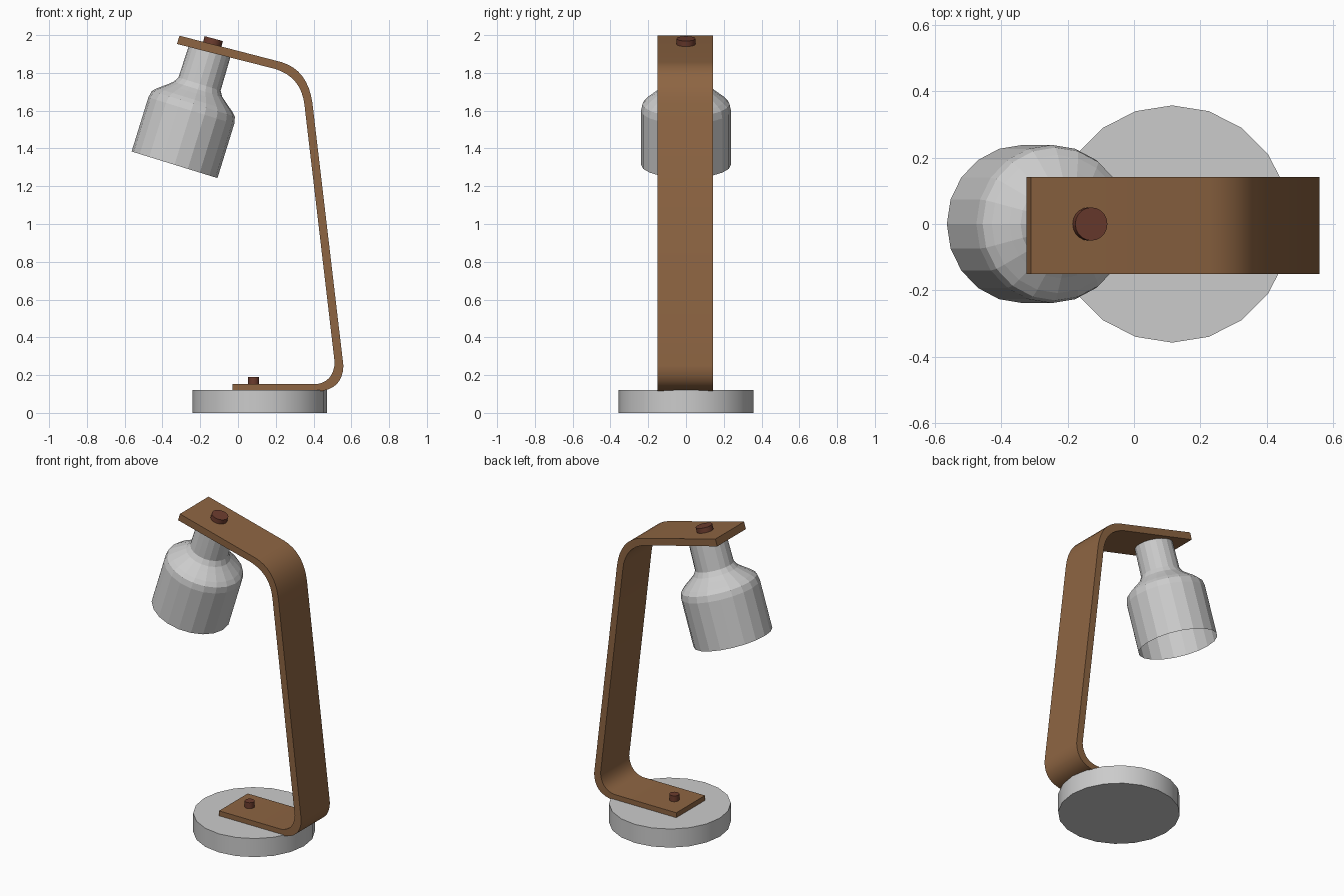
import bpy, bmesh, math
from mathutils import Vector

if "Cube" in bpy.data.objects:
    bpy.data.objects.remove(bpy.data.objects["Cube"])

SIDES = 20


def material(name, color):
    m = bpy.data.materials.new(name)
    m.diffuse_color = color
    m.use_nodes = True
    m.node_tree.nodes["Principled BSDF"].inputs["Base Color"].default_value = m.diffuse_color
    return m


def finish(name, bm, mat=None, smooth=True):
    bmesh.ops.recalc_face_normals(bm, faces=bm.faces)
    me = bpy.data.meshes.new(name)
    bm.to_mesh(me)
    bm.free()
    ob = bpy.data.objects.new(name, me)
    bpy.context.collection.objects.link(ob)
    if mat:
        me.materials.append(mat)
    if smooth:
        bpy.ops.object.select_all(action='DESELECT')
        ob.select_set(True)
        bpy.context.view_layer.objects.active = ob
        bpy.ops.object.shade_smooth_by_angle(angle=math.radians(30))
    return ob


def lathe(name, profile, location, tilt=0, cap_bottom=True, mat=None, smooth=True):
    """Turn (radius, height) points around the local z axis."""
    bm = bmesh.new()
    rings = []
    for r, z in profile:
        rings.append([bm.verts.new((r * math.cos(i * math.tau / SIDES),
                                    r * math.sin(i * math.tau / SIDES), z))
                      for i in range(SIDES)])
    for a, b in zip(rings, rings[1:]):
        for i in range(SIDES):
            j = (i + 1) % SIDES
            bm.faces.new((a[i], a[j], b[j], b[i]))
    bm.faces.new(rings[-1])
    if cap_bottom:
        bm.faces.new(rings[0][::-1])
    ob = finish(name, bm, mat, smooth)
    ob.location = location
    ob.rotation_euler.y = math.radians(tilt)
    return ob


def bend(a, corner, b, steps=8):
    """Rounded corner from a to b."""
    a, c, b = Vector(a), Vector(corner), Vector(b)
    return [a * (1 - t) ** 2 + c * 2 * t * (1 - t) + b * t * t
            for t in (i / steps for i in range(steps + 1))]


wood = material("wood", (0.27, 0.13, 0.055, 1))
dark = material("dark_wood", (0.15, 0.045, 0.027, 1))

# Round base
lathe("base", [(0.357, 0), (0.357, 0.12)], (0.115, 0, 0))

# Bent wooden strip: outer and inner side profiles in x, z
outer = ([Vector((-0.03, 0.118))]
         + bend((0.42, 0.113), (0.555, 0.122), (0.558, 0.25))
         + bend((0.394, 1.64), (0.37, 1.815), (0.23, 1.857))
         + [Vector((-0.31, 1.997))])
inner = ([Vector((-0.03, 0.152))]
         + bend((0.415, 0.152), (0.505, 0.165), (0.512, 0.265))
         + bend((0.352, 1.63), (0.335, 1.78), (0.193, 1.822))
         + [Vector((-0.323, 1.953))])
bm = bmesh.new()
sections = [[bm.verts.new((p.x, y, p.y))
             for p, y in ((o, -0.151), (o, 0.142), (n, 0.142), (n, -0.151))]
            for o, n in zip(outer, inner)]
for s, t in zip(sections, sections[1:]):
    for k in range(4):
        m = (k + 1) % 4
        bm.faces.new((s[k], s[m], t[m], t[k]))
bm.faces.new(sections[0])
bm.faces.new(sections[-1][::-1])
finish("bent_arm", bm, wood)

# Pegs that pin the strip to the base and to the shade
lathe("base_peg", [(0.029, 0), (0.029, 0.06)], (0.083, 0, 0.13), mat=dark)
lathe("shade_peg", [(0.05, 0), (0.05, 0.045)], (-0.14, 0, 1.938), tilt=15, mat=dark)

# Tilted lamp shade, open at the bottom
shade = [(0.238, 0), (0.238, 0.30), (0.230, 0.338), (0.208, 0.36),
         (0.163, 0.395), (0.135, 0.418), (0.117, 0.448), (0.114, 0.63)]
lathe("lamp_shade", shade, (-0.336, 0, 1.3135), tilt=17.2,
      cap_bottom=False, smooth=False)
